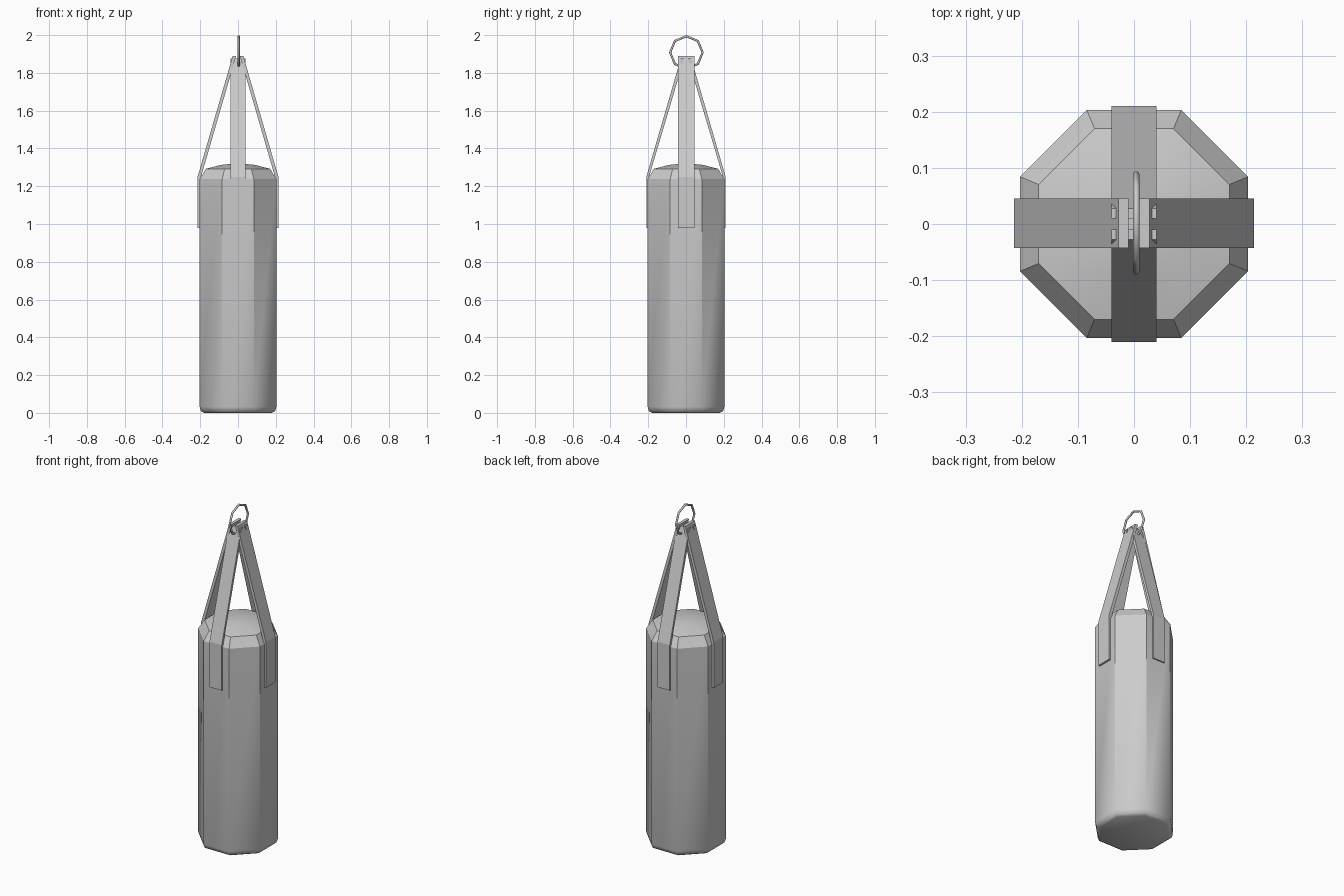
import bpy, bmesh, math

if "Cube" in bpy.data.objects:
    bpy.data.objects.remove(bpy.data.objects["Cube"])

grey = bpy.data.materials.new("light grey")
grey.diffuse_color = (0.6, 0.6, 0.6, 1)
grey.use_nodes = True
grey.node_tree.nodes["Principled BSDF"].inputs["Base Color"].default_value = grey.diffuse_color


def finish(name, bm):
    mesh = bpy.data.meshes.new(name)
    bm.to_mesh(mesh)
    bm.free()
    mesh.materials.append(grey)
    obj = bpy.data.objects.new(name, mesh)
    bpy.context.collection.objects.link(obj)
    return obj


def octagon(bm, apothem, z):
    r = apothem / math.cos(math.pi / 8)
    return [bm.verts.new((r * math.cos(math.pi / 8 + i * math.pi / 4),
                          r * math.sin(math.pi / 8 + i * math.pi / 4), z))
            for i in range(8)]


def bridge(bm, low, high, smooth):
    for i in range(8):
        j = (i + 1) % 8
        bm.faces.new((low[i], low[j], high[j], high[i])).smooth = smooth


# Bag body: soft lower rim, sides that turn into crisp facets towards the top
bm = bmesh.new()
rings = [octagon(bm, a, z) for a, z in [(0.18, 0), (0.196, 0.009), (0.203, 0.032)]]
bm.faces.new(rings[0][::-1]).smooth = True
bridge(bm, rings[0], rings[1], True)
bridge(bm, rings[1], rings[2], True)
rim = octagon(bm, 0.203, 1.238)
for i in range(8):
    j = (i + 1) % 8
    a, b = bm.verts.new(rim[i].co), bm.verts.new(rim[j].co)
    bm.faces.new((rings[2][i], rings[2][j], b, a)).smooth = True
# Chamfered shoulder
bridge(bm, rim, octagon(bm, 0.17, 1.292), False)
# Shallow domed lid
edge, mid = octagon(bm, 0.17, 1.292), octagon(bm, 0.09, 1.313)
bridge(bm, edge, mid, True)
tip = bm.verts.new((0, 0, 1.322))
for i in range(8):
    bm.faces.new((mid[i], mid[(i + 1) % 8], tip)).smooth = True
finish("bag", bm)


# Four hanging straps, each a bent band extruded across its width
def strap(name, angle, outer, top, lo, hi):
    profile = [(0.2, 0.98), (outer, 0.98), (outer, 1.25),
               (0.028, top), (0.01, top), (0.2, 1.235)]
    bm = bmesh.new()
    c, s = math.cos(angle), math.sin(angle)
    sides = [[bm.verts.new((c * x - s * w, s * x + c * w, z)) for x, z in profile]
             for w in (lo, hi)]
    for side in sides:
        bm.faces.new(side)
    for i in range(6):
        j = (i + 1) % 6
        bm.faces.new((sides[0][i], sides[0][j], sides[1][j], sides[1][i]))
    bmesh.ops.recalc_face_normals(bm, faces=bm.faces)
    finish(name, bm)


strap("right_strap", 0, 0.214, 1.89, -0.043, 0.045)
strap("left_strap", math.pi, 0.214, 1.89, -0.045, 0.043)
strap("back_strap", math.pi / 2, 0.21, 1.875, -0.04, 0.04)
strap("front_strap", -math.pi / 2, 0.21, 1.875, -0.04, 0.04)

# Eight-sided hanging ring
bpy.ops.mesh.primitive_torus_add(major_segments=8, minor_segments=8,
                                 major_radius=0.086, minor_radius=0.006,
                                 location=(0.004, 0.002, 1.908),
                                 rotation=(0, math.pi / 2, 0))
ring = bpy.context.object
ring.name = "hanging_ring"
ring.data.materials.append(grey)
bpy.ops.object.shade_smooth_by_angle(angle=math.radians(50))
